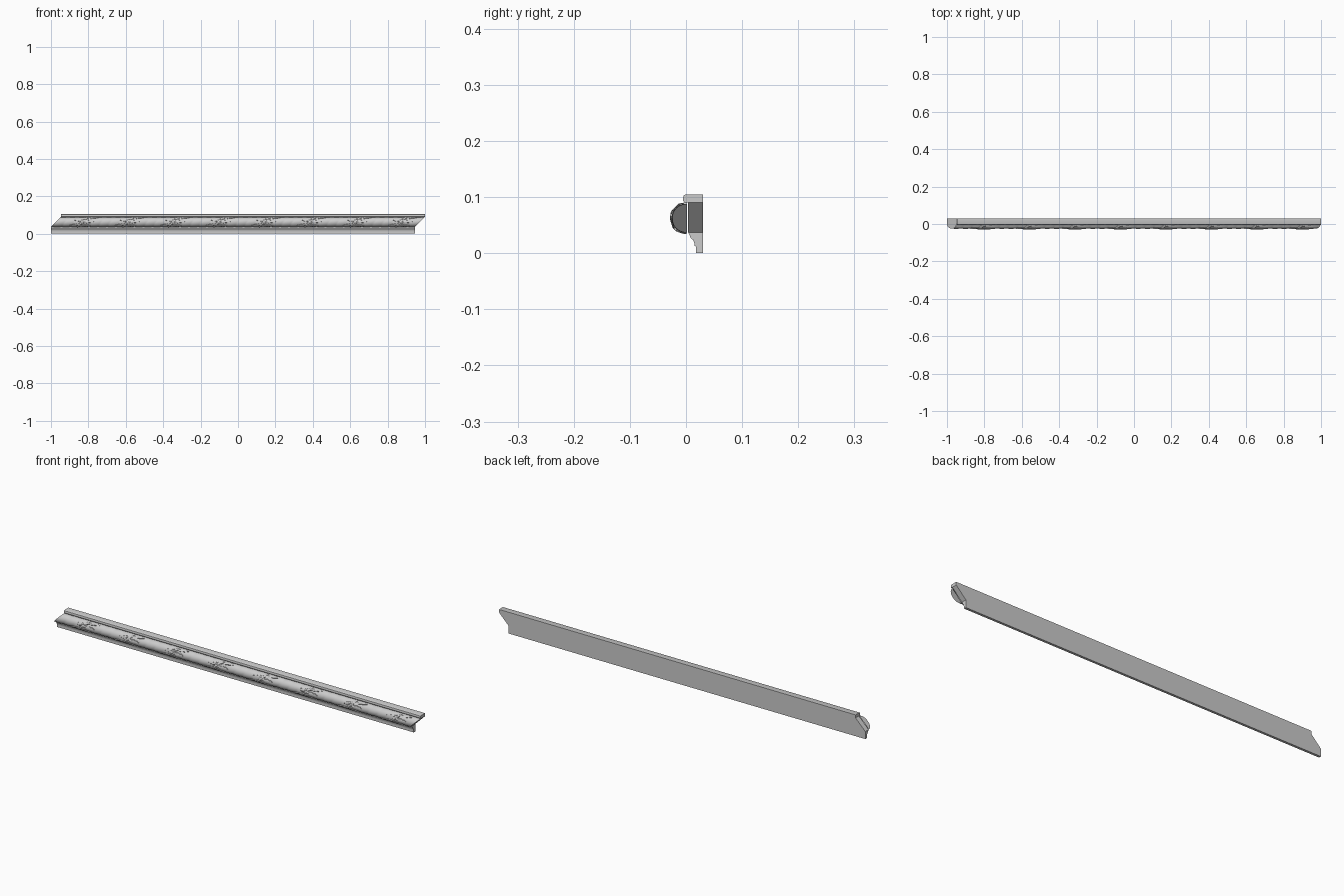
import bpy, bmesh, math

if "Cube" in bpy.data.objects:
    bpy.data.objects.remove(bpy.data.objects["Cube"])

ZC, R = 0.0622, 0.0255          # axis height and radius of the carved rod
Z1, Z2, SHIFT = 0.037, 0.09, 0.053
X0, LEN, N = -1.0, 1.947, 8
PITCH = LEN / N


def slant(z):
    return SHIFT * min(1, max(0, (z - Z1) / (Z2 - Z1)))


def finish(bm, name, angle):
    bmesh.ops.recalc_face_normals(bm, faces=bm.faces[:])
    me = bpy.data.meshes.new(name)
    bm.to_mesh(me)
    bm.free()
    ob = bpy.data.objects.new(name, me)
    bpy.context.collection.objects.link(ob)
    bpy.ops.object.select_all(action='DESELECT')
    ob.select_set(True)
    bpy.context.view_layer.objects.active = ob
    bpy.ops.object.shade_smooth_by_angle(angle=math.radians(angle))
    return ob


def on_rod(x, t, r):
    z = ZC + r * math.sin(t)
    return (x + slant(z), -r * math.cos(t), z)


# Moulding backing: stepped profile (y, z) swept along x with slanted ends
low = [(0.03, Z1), (0.03, 0), (0.018, 0), (0.018, 0.012), (0.0155, 0.013),
       (0.0145, 0.019), (0.012, 0.024), (0.008, 0.027), (0.007, 0.031), (0.004, Z1)]
top = [(0.004, Z2), (-0.002, Z2), (-0.005, 0.093), (-0.005, 0.100),
       (-0.004, 0.103), (0.0, 0.105), (0.03, 0.105), (0.03, Z2)]
prof = low + top
bm = bmesh.new()
ends = [[bm.verts.new((x + slant(z), y, z)) for y, z in prof] for x in (X0, X0 + LEN)]
n, k = len(prof), len(low)
for i in range(n):
    j = (i + 1) % n
    bm.faces.new((ends[0][i], ends[0][j], ends[1][j], ends[1][i]))
for e in ends:
    bm.faces.new(e[:k])
    bm.faces.new(e[k:])
    bm.faces.new((e[0], e[k - 1], e[k], e[n - 1]))
finish(bm, "backing_moulding", 35)

# Rod with shallow wrapped bands repeating between the ornaments
bm = bmesh.new()
NX, NT = N * 40, 20
rows = []
for i in range(NX + 1):
    x = X0 + LEN * i / NX
    row = []
    for j in range(NT + 1):
        t = -1.65 + 3.3 * j / NT
        wave = abs(math.sin(math.pi * 5 * (x - X0) / PITCH + 0.5 * math.sin(t)))
        row.append(bm.verts.new(on_rod(x, t, R - 0.0014 + 0.0016 * wave ** 0.5)))
    rows.append(row)
for a, b in zip(rows, rows[1:]):
    for j in range(NT):
        bm.faces.new((a[j], a[j + 1], b[j + 1], b[j]))
for row in (rows[0], rows[-1]):
    bm.faces.new(row)
finish(bm, "carved_rod", 40)


def leaf(bm, x0, t0, length, width, skew, lift):
    # lobed leaf: a runs base to tip, b runs edge to edge
    na, nb = 16, 6
    grid = []
    for i in range(na + 1):
        a = i / na
        w = width * math.sin(math.pi * (0.12 + 0.86 * a)) ** 0.7
        w *= 1 + 0.22 * math.cos(a * math.pi * 7)
        row = []
        for j in range(nb + 1):
            b = 2 * j / nb - 1
            rib = 0.0012 * math.cos(b * math.pi * 2)
            h = 0.0016 + lift * a * a * (1 - 0.4 * b * b) + rib * (1 - a)
            if abs(b) == 1 or i in (0, na):
                h = -0.0016
            x = x0 + length * (a - 0.12 * abs(b))
            row.append(bm.verts.new(on_rod(x, t0 + skew * a + b * w, R + h)))
        grid.append(row)
    for p, q in zip(grid, grid[1:]):
        for j in range(nb):
            bm.faces.new((p[j], p[j + 1], q[j + 1], q[j]))


# Leaf ornament clusters, each with an oblique collar
for c in range(N):
    x = X0 + 0.145 + c * PITCH
    bm = bmesh.new()
    for t in (-1.0, 0.0, 1.0):
        leaf(bm, x - 0.012, t, 0.075, 0.42, 0.12, 0.0022)
    for t in (-0.55, 0.5):
        leaf(bm, x + 0.006, t, -0.062, 0.36, -0.12, 0.0024)
    # collar
    rings = []
    for i in range(7):
        a = i / 6
        h = -0.001 + 0.0035 * math.sin(math.pi * a)
        rings.append([bm.verts.new(on_rod(x - 0.012 + 0.016 * a, -1.6 + 3.2 * j / 20, R + h))
                      for j in range(21)])
    for p, q in zip(rings, rings[1:]):
        for j in range(20):
            bm.faces.new((p[j], p[j + 1], q[j + 1], q[j]))
    finish(bm, f"leaf_ornament_{c + 1}", 40)
